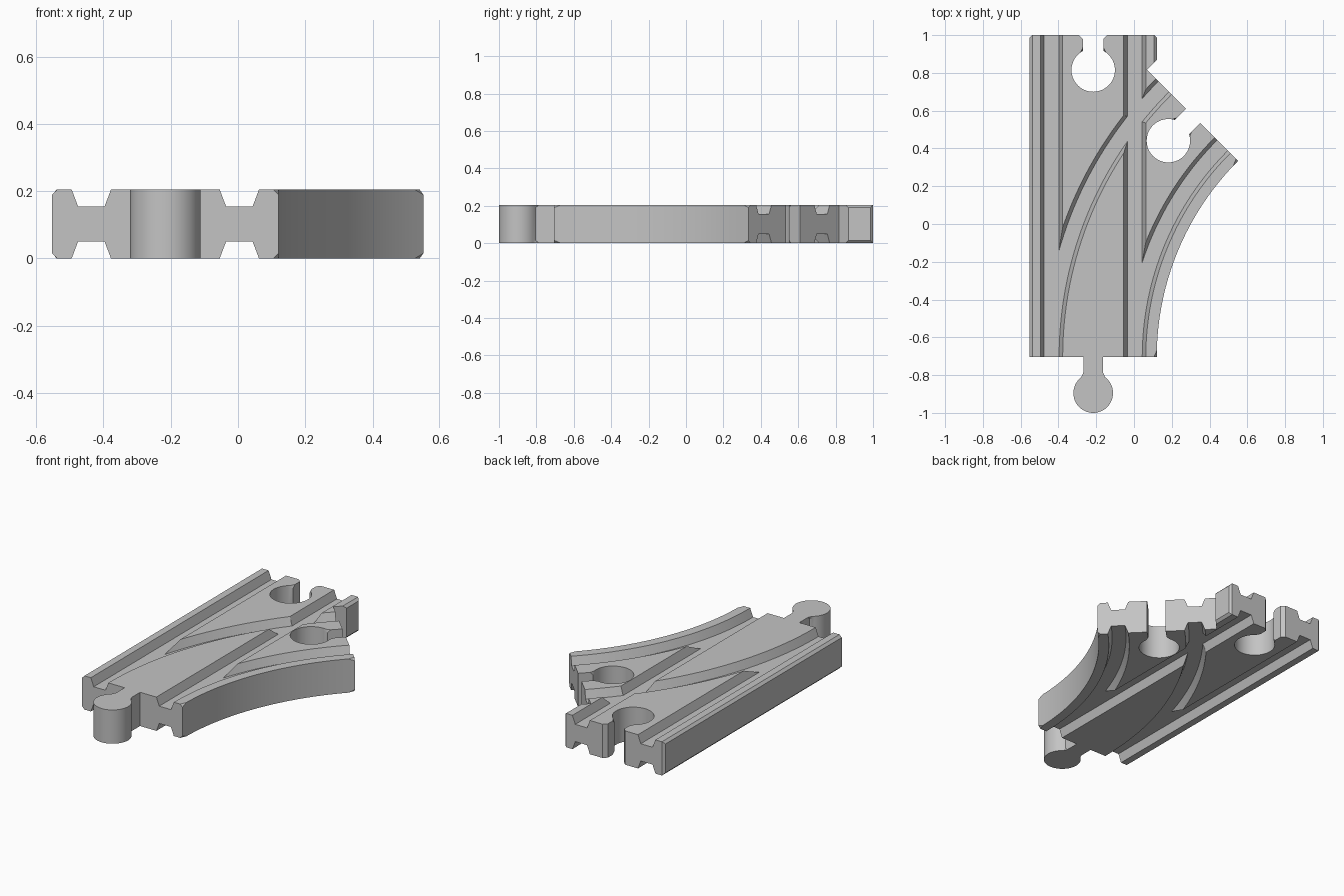
import bpy, bmesh, math
from mathutils import Vector

if "Cube" in bpy.data.objects:
    bpy.data.objects.remove(bpy.data.objects["Cube"])

H = 0.205                      # track thickness
HALF = 0.3365                  # half track width
MID = -0.216                   # centre line of the straight track
Y0, Y1 = -0.705, 1.0           # ends of the straight track
CX = MID + 1.8055              # centre of the curve
RC = 1.8055                    # centre-line radius of the curve
SWEEP = math.pi / 4
SEG = 32

wood = bpy.data.materials.new("light_grey")
wood.diffuse_color = (0.55, 0.55, 0.55, 1)
wood.use_nodes = True
wood.node_tree.nodes["Principled BSDF"].inputs["Base Color"].default_value = wood.diffuse_color


def arc_point(r, t):
    return Vector((CX - r * math.cos(t), Y0 + r * math.sin(t)))


def make_object(name, bm):
    bmesh.ops.recalc_face_normals(bm, faces=bm.faces)
    me = bpy.data.meshes.new(name)
    bm.to_mesh(me)
    bm.free()
    ob = bpy.data.objects.new(name, me)
    bpy.context.collection.objects.link(ob)
    me.materials.append(wood)
    return ob


outline = []                   # (point, is the edge after it chamfered)


def add(x, y, chamfer=False):
    outline.append((Vector((x, y)), chamfer))


def connector(origin, out, depth, r, w, peg, mouth=0.0):
    """Peg or keyhole in an end face; u runs along the outline, v points out."""
    out = Vector(out).normalized()
    along = Vector((-out.y, out.x))

    def put(u, v, chamfer=False):
        p = origin + along * u + out * v
        add(p.x, p.y, chamfer)

    a = math.acos(w / r)
    a0, a1 = (math.pi + a, -a) if peg else (math.pi - a, 2 * math.pi + a)
    put(-w - mouth, 0)
    if mouth:
        put(-w, -mouth)
    n = 40
    for i in range(n + 1):
        t = a0 + (a1 - a0) * i / n
        put(r * math.cos(t), depth + r * math.sin(t), i < n)
    if mouth:
        put(w, -mouth)
    put(w + mouth, 0)


# Outline, counter-clockwise from the front left corner
c = 0.014
add(MID - HALF, Y0)
connector(Vector((MID, Y0)), (0, -1), 0.19, 0.105, 0.052, True)
for i in range(SEG + 1):
    p = arc_point(RC - HALF, SWEEP * i / SEG)
    add(p.x, p.y, i < SEG)
connector(arc_point(RC, SWEEP), (1, 1), -0.185, 0.115, 0.053, False)
p = arc_point(RC + HALF + 0.01, SWEEP)
right = MID + HALF
add(p.x, p.y)
add(right, p.y + right - p.x, True)
add(right, Y1 - c)
add(right - c, Y1)
connector(Vector((MID, Y1)), (0, 1), -0.185, 0.115, 0.055, False, 0.02)
add(MID - HALF + c, Y1)
add(MID - HALF, Y1 - c, True)

# Track body: extruded outline with chamfered rims
bm = bmesh.new()
n = len(outline)
low = [bm.verts.new((q.x, q.y, 0)) for q, _ in outline]
top = [bm.verts.new((q.x, q.y, H)) for q, _ in outline]
bm.faces.new(low[::-1])
bm.faces.new(top)
rims = []
for i in range(n):
    j = (i + 1) % n
    bm.faces.new((low[i], low[j], top[j], top[i]))
    if outline[i][1]:
        rims += [bm.edges.get((low[i], low[j])), bm.edges.get((top[i], top[j]))]
bmesh.ops.bevel(bm, geom=rims, offset=0.015, offset_type='OFFSET', segments=1,
                profile=0.5, affect='EDGES')
body = make_object("track_switch", bm)


# Wheel grooves: trapezoid swept along a path of (point, sideways direction)
def groove(name, path, offset, bottom):
    prof = [(-0.0395, 0.155), (0.0395, 0.155), (0.0775, 0.255), (-0.0775, 0.255)]
    bm = bmesh.new()
    rings = []
    for q, side in path:
        ring = []
        for u, z in prof:
            xy = q + side * (offset + u)
            ring.append(bm.verts.new((xy.x, xy.y, H - z if bottom else z)))
        rings.append(ring)
    for a, b in zip(rings, rings[1:]):
        for k in range(4):
            m = (k + 1) % 4
            bm.faces.new((a[k], a[m], b[m], b[k]))
    bm.faces.new(rings[0][::-1])
    bm.faces.new(rings[-1])
    return make_object(name, bm)


X = Vector((1, 0))
straight = [(Vector((MID, Y0 - 0.05)), X), (Vector((MID, Y1 + 0.05)), X)]
curve = [(Vector((MID, Y0 - 0.05)), X)]
for i in range(SEG + 1):
    t = SWEEP * i / SEG
    curve.append((arc_point(RC, t), Vector((math.cos(t), -math.sin(t)))))
end, side = curve[-1]
curve.append((end + Vector((0.07, 0.07)), side))

cutters = []
for bottom in (False, True):
    for path in (straight, curve):
        for off in (-0.22, 0.22):
            cutters.append(groove("groove_cutter", path, off, bottom))

bpy.context.view_layer.objects.active = body
for cut in cutters:
    mod = body.modifiers.new("groove", 'BOOLEAN')
    mod.operation = 'DIFFERENCE'
    mod.solver = 'EXACT'
    mod.object = cut
    bpy.ops.object.modifier_apply(modifier=mod.name)
    bpy.data.objects.remove(cut)

# Smooth curved walls, sharp edges kept
bpy.ops.object.select_all(action='DESELECT')
body.select_set(True)
bpy.ops.object.shade_smooth_by_angle(angle=math.radians(25))
